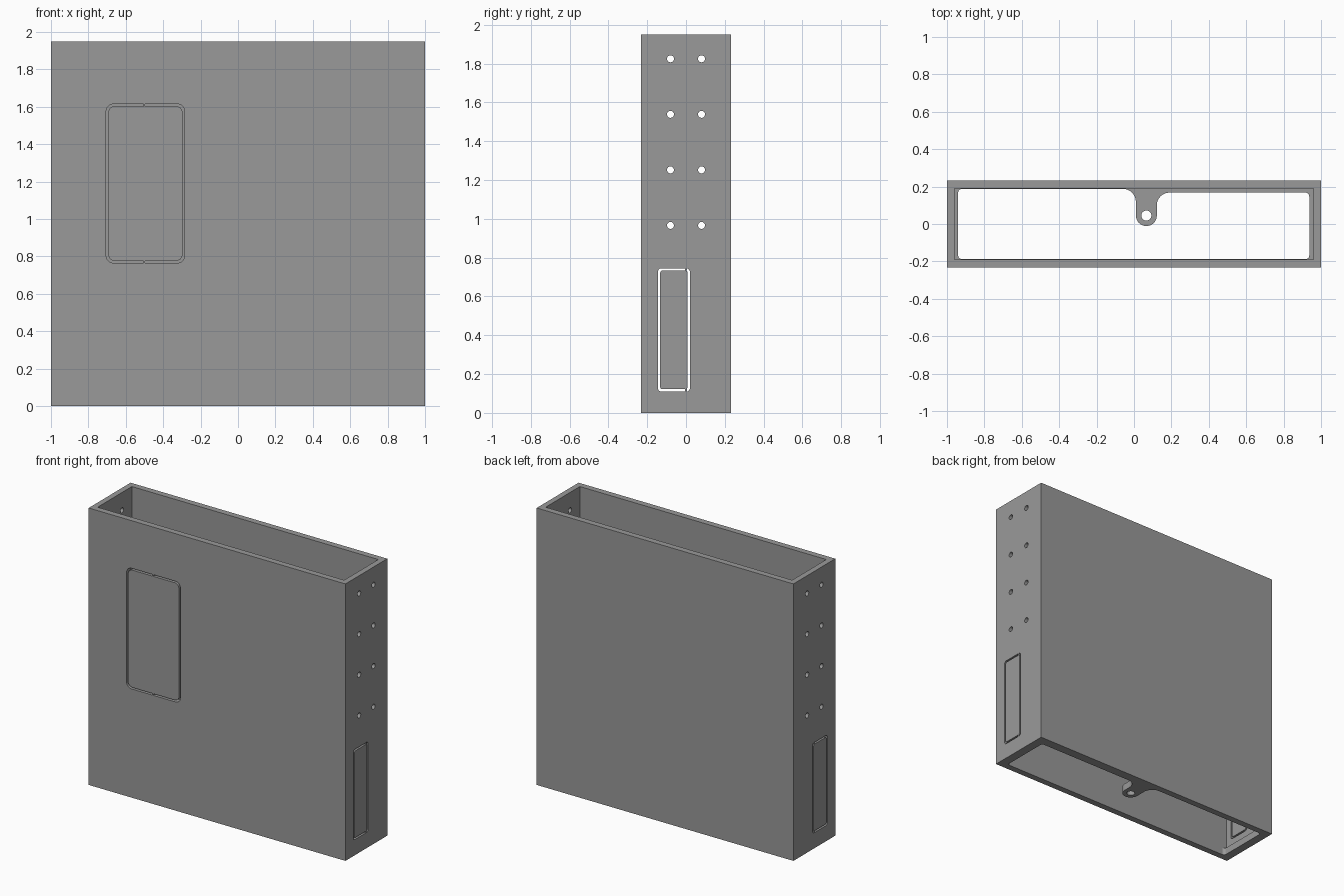
import bpy, bmesh
from math import sin, cos, radians

if "Cube" in bpy.data.objects:
    bpy.data.objects.remove(bpy.data.objects["Cube"])

W, D, H = 1.0, 0.233, 1.95      # half width, half depth, height
IX, IY = 0.96, 0.19             # inner half width and half depth
LEDGE = 0.05                    # thickness of the bottom rim
GAP = 0.012                     # slit around the knockout panels

grey = bpy.data.materials.new("grey plastic")
grey.diffuse_color = (0.32, 0.32, 0.32, 1)
grey.use_nodes = True
grey.node_tree.nodes["Principled BSDF"].inputs["Base Color"].default_value = grey.diffuse_color


def arc(cx, cy, r, a0, a1, n=8):
    return [(cx + r * cos(radians(a0 + (a1 - a0) * i / n)),
             cy + r * sin(radians(a0 + (a1 - a0) * i / n))) for i in range(n + 1)]


def circle(cx, cy, r, n=24):
    return arc(cx, cy, r, 0, 360, n)[:-1]


def rect(u0, u1, v0, v1, r=0.0):
    if r == 0:
        return [(u0, v0), (u1, v0), (u1, v1), (u0, v1)]
    return (arc(u0 + r, v0 + r, r, 180, 270) + arc(u1 - r, v0 + r, r, 270, 360)
            + arc(u1 - r, v1 - r, r, 0, 90) + arc(u0 + r, v1 - r, r, 90, 180))


def prism(name, pts, axis, lo, hi):
    """Extrude a 2D profile along an axis."""
    place = {"x": lambda u, v, w: (w, u, v),
             "y": lambda u, v, w: (u, w, v),
             "z": lambda u, v, w: (u, v, w)}[axis]
    bm = bmesh.new()
    a = [bm.verts.new(place(u, v, lo)) for u, v in pts]
    b = [bm.verts.new(place(u, v, hi)) for u, v in pts]
    bm.faces.new(a)
    bm.faces.new(b[::-1])
    for i in range(len(pts)):
        j = (i + 1) % len(pts)
        bm.faces.new((a[i], a[j], b[j], b[i]))
    bmesh.ops.recalc_face_normals(bm, faces=bm.faces)
    me = bpy.data.meshes.new(name)
    bm.to_mesh(me)
    bm.free()
    me.materials.append(grey)
    ob = bpy.data.objects.new(name, me)
    bpy.context.collection.objects.link(ob)
    return ob


def cut(target, pts, axis, lo, hi):
    cutter = prism("cutter", pts, axis, lo, hi)
    cutter.hide_render = True
    mod = target.modifiers.new("cut", "BOOLEAN")
    mod.operation = "DIFFERENCE"
    mod.solver = "EXACT"
    mod.object = cutter
    bpy.context.view_layer.objects.active = target
    bpy.ops.object.modifier_apply(modifier=mod.name)
    bpy.data.objects.remove(cutter)


def knockout(name, u0, u1, v0, v1, r, bridge, axis, lo, hi):
    """Panel inside a slit, held by a small bridge at top and bottom."""
    cut(case, rect(u0, u1, v0, v1, r), axis, lo - 0.01, hi + 0.01)
    prism(name + "_panel", rect(u0 + GAP, u1 - GAP, v0 + GAP, v1 - GAP, r - GAP * 0.6),
          axis, lo, hi)
    for label, v in (("lower", v0), ("upper", v1 - GAP)):
        prism(f"{name}_{label}_bridge", rect(bridge - 0.004, bridge + 0.004, v, v + GAP),
              axis, lo, hi)


# Case: a box hollowed from the top down to the bottom rim
case = prism("case", rect(-W, W, -D, D), "z", 0, H)
cut(case, rect(-IX, IX, -IY, IY), "z", LEDGE, H + 0.1)

# Bottom opening with rounded corners and a mounting tab on the back edge
y = IY - 0.002
opening = (arc(-0.92, -y + 0.02, 0.02, 180, 270)
           + arc(0.917, -y + 0.02, 0.02, 270, 360)
           + arc(0.917, 0.148, 0.02, 0, 90)
           + arc(0.19, 0.10, 0.068, 90, 180)
           + arc(0.066, 0.045, 0.056, 0, -180, 16)
           + arc(-0.06, y - 0.07, 0.07, 0, 90)
           + arc(-0.92, y - 0.02, 0.02, 90, 180))
cut(case, opening, "z", -0.1, 0.1)
cut(case, circle(0.066, 0.045, 0.027), "z", -0.1, 0.1)

# Screw holes through both ends
for hy in (-0.08, 0.08):
    for i in range(4):
        cut(case, circle(hy, 0.966 + 0.2863 * i, 0.018), "x", -1.1, 1.1)

# Knockout panels on the front and both ends
knockout("front", -0.705, -0.285, 0.765, 1.615, 0.04, -0.5, "y", -D, -IY)
knockout("right_end", -0.145, 0.02, 0.11, 0.745, 0.018, 0.0, "x", IX, W)
knockout("left_end", -0.145, 0.02, 0.11, 0.745, 0.018, 0.0, "x", -W, -IX)
